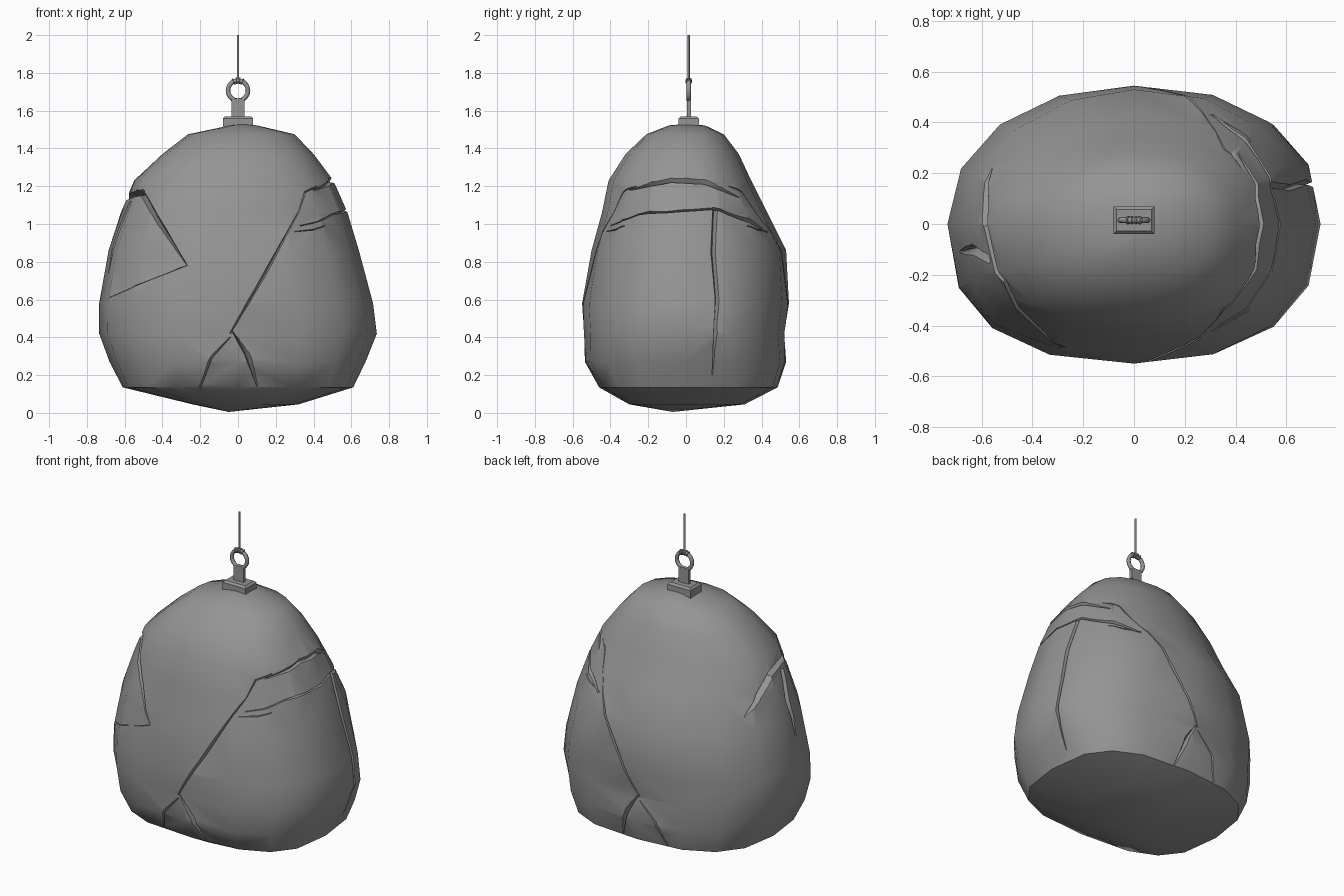
import bpy, bmesh, math
from mathutils import Vector
from mathutils.bvhtree import BVHTree

cube = bpy.data.objects.get("Cube")
if cube:
    bpy.data.objects.remove(cube)


def material(name, rgb):
    m = bpy.data.materials.new(name)
    m.use_nodes = True
    m.diffuse_color = (*rgb, 1)
    m.node_tree.nodes["Principled BSDF"].inputs["Base Color"].default_value = (*rgb, 1)
    return m


GREY = material("stone grey", (0.3, 0.3, 0.3))


def make(name, bm):
    bmesh.ops.recalc_face_normals(bm, faces=bm.faces)
    me = bpy.data.meshes.new(name)
    bm.to_mesh(me)
    bm.free()
    ob = bpy.data.objects.new(name, me)
    bpy.context.collection.objects.link(ob)
    me.materials.append(GREY)
    return ob


def loft(rings, tips=None):
    """Skin a list of point rings, closing the ends flat or to tip points."""
    bm = bmesh.new()
    rows = [[bm.verts.new(p) for p in ring] for ring in rings]
    n = len(rows[0])
    for a, b in zip(rows, rows[1:]):
        for i in range(n):
            j = (i + 1) % n
            bm.faces.new((a[i], a[j], b[j], b[i]))
    for k, row in enumerate((rows[0], rows[-1])):
        if tips:
            tip = bm.verts.new(tips[k])
            for i in range(n):
                bm.faces.new((row[i], row[(i + 1) % n], tip))
        else:
            bm.faces.new(row)
    return bm


def smooth(ob, angle):
    bpy.ops.object.select_all(action='DESELECT')
    ob.select_set(True)
    bpy.context.view_layer.objects.active = ob
    bpy.ops.object.shade_smooth_by_angle(angle=math.radians(angle))


# Boulder: squarish cross-sections
# (z, x min, x max, y min, y max, squareness, squareness of the flatter back right)
SECTIONS = [
    (.045, -.24, .32, -.30, .31, 2.2, 2.2), (.135, -.61, .61, -.46, .485, 2.8, 2.6),
    (.27, -.68, .675, -.535, .53, 2.5, 2.4), (.42, -.735, .735, -.54, .52, 2.3, 2.15),
    (.58, -.735, .715, -.55, .545, 2.2, 2.1), (.86, -.685, .64, -.50, .53, 2.2, 1.9),
    (1.06, -.62, .58, -.445, .43, 2.2, 1.75), (1.23, -.55, .505, -.41, .345, 2.2, 1.75),
    (1.37, -.40, .40, -.32, .28, 2.2, 1.95), (1.475, -.265, .30, -.21, .2, 2.3, 2.2),
    (1.522, -.04, .10, -.09, .1, 2, 2)]


def section(z, x0, x1, y0, y1, e, back_e, sides=16):
    ring = []
    for i in range(sides):
        a = math.tau * i / sides
        c, s = math.cos(a), math.sin(a)
        if c < 0:
            power = back_e if s > 0 else e + .22
        else:
            power = e + .1
        x = abs(c) ** (2 / power) * (x1 if c > 0 else -x0)
        y = abs(s) ** (2 / power) * (y1 if s > 0 else -y0)
        ring.append((math.copysign(x, c), math.copysign(y, s), z))
    return ring


boulder = make("boulder", loft([section(*s) for s in SECTIONS],
                               [(-.05, -.07, .005), (.03, 0, 1.53)]))
tree = BVHTree.FromObject(boulder, bpy.context.evaluated_depsgraph_get())
SIDES = {"front": (0, -1), "back": (0, 1), "left": (1, 0), "right": (-1, 0)}


def on_surface(side, u, z):
    dx, dy = SIDES[side]
    out = Vector((dx, dy, 0))
    base = Vector((u if dy else 0, u if dx else 0, z))
    p = tree.ray_cast(base + out * 2, -out)[0]
    return p or tree.find_nearest(base + out * .3)[0]


def crack(side, path, depth=.05, lean=.5, steps=3):
    """Cut a V groove along (across, height, width); lean shifts the steep wall."""
    fine = [Vector(a).lerp(Vector(b), k / steps)
            for a, b in zip(path, path[1:]) for k in range(steps)] + [Vector(path[-1])]
    pts = [on_surface(side, q.x, q.y) for q in fine]
    rings = []
    for i, (p, q) in enumerate(zip(pts, fine)):
        along = (pts[min(i + 1, len(pts) - 1)] - pts[max(i - 1, 0)]).normalized()
        out = Vector((p.x, p.y * 1.6, (p.z - .6) * .4)).normalized()
        across = along.cross(out).normalized()
        rim = p + out * .03
        w = q.z
        rings.append((rim + across * w * 1.6 * lean, rim - across * w * 1.6 * (1 - lean),
                      p - out * min(depth, w * 1.8)))
    cutter = make("crack_cutter", loft(rings))
    cutter.hide_render = True
    mod = boulder.modifiers.new("crack", 'BOOLEAN')
    mod.operation, mod.solver, mod.object = 'DIFFERENCE', 'EXACT', cutter
    bpy.context.view_layer.objects.active = boulder
    bpy.ops.object.modifier_apply(modifier=mod.name)
    bpy.data.objects.remove(cutter)


# Long slanting cracks with a forked foot, on front and back
for side, lean in (("front", .8), ("back", .2)):
    crack(side, [(.32, 1.06, .008), (.15, .74, .02), (-.04, .42, .01)], .04, lean)
    crack(side, [(-.03, .43, .008), (.04, .31, .035), (.1, .14, .01)], .03, 1 - lean)
    crack(side, [(-.04, .4, .008), (-.14, .29, .016), (-.2, .13, .01)], .025, lean)
    crack(side, [(.3, .96, .006), (.4, .97, .01), (.46, .99, .008)], .02)
    crack(side, [(.32, 1.06, .006), (.355, 1.17, .012), (.42, 1.2, .008)], .02)
# Open split and hairline on the right half
crack("front", [(-.52, 1.17, .035), (-.42, 1.0, .03), (-.27, .78, .006)], .04, .2)
crack("front", [(-.27, .78, .005), (-.5, .69, .005), (-.68, .61, .005)], .01)
crack("right", [(-.24, 1.17, .03), (0, 1.15, .045), (.12, 1.05, .04), (.22, .95, .008)],
      .04, .3)
crack("right", [(-.14, 1.12, .035), (-.1, .95, .045), (-.11, .74, .012)], .045)
# Ledges and upright split on the left half
crack("left", [(-.3, 1.18, .01), (-.08, 1.23, .04), (.1, 1.22, .04), (.28, 1.14, .01)],
      .025, .4)
crack("left", [(-.4, .99, .008), (-.25, 1.05, .01), (.15, 1.08, .015), (.36, 1.0, .028),
               (.43, .95, .01)], .03, .3)
crack("left", [(.16, 1.08, .03), (.15, .85, .03), (.17, .6, .025), (.14, .2, .008)],
      .035, .8)
smooth(boulder, 38)

CENTRE_Y = .015


# Mounting block and eyelet stem
def block(name, size, z0, z1, bevel=0):
    bm = bmesh.new()
    bmesh.ops.create_cube(bm, size=1)
    for v in bm.verts:
        v.co = (v.co.x * size[0], v.co.y * size[1] + CENTRE_Y, z0 + (v.co.z + .5) * (z1 - z0))
    if bevel:
        top = [e for e in bm.edges if all(v.co.z > z1 - .001 for v in e.verts)]
        bmesh.ops.bevel(bm, geom=top, offset=bevel, segments=1, affect='EDGES')
    return make(name, bm)


block("mounting_block", (.16, .108), 1.47, 1.57, .012)
block("eyelet_stem", (.07, .022), 1.56, 1.665)


def torus(name, major, minor, centre, axis, n=20, m=8):
    rot = Vector((0, 0, 1)).rotation_difference(Vector(axis))
    bm = bmesh.new()
    rows = []
    for i in range(n):
        a = math.tau * i / n
        row = []
        for j in range(m):
            b = math.tau * j / m
            r = major + minor * math.cos(b)
            p = Vector((r * math.cos(a), r * math.sin(a), minor * math.sin(b)))
            row.append(bm.verts.new(rot @ p + Vector(centre)))
        rows.append(row)
    for i in range(n):
        a, b = rows[i], rows[(i + 1) % n]
        for j in range(m):
            k = (j + 1) % m
            bm.faces.new((a[j], b[j], b[k], a[k]))
    smooth(make(name, bm), 50)


# Eyelet ring, rope wraps around its top, and the hanging rope
RING_Z, RING_R = 1.706, .053
torus("eyelet_ring", RING_R, .012, (0, CENTRE_Y, RING_Z), (0, 1, 0))
for i, tilt in enumerate((-.45, -.15, .15, .45)):
    s, c = math.sin(tilt), math.cos(tilt)
    torus(f"rope_wrap_{i + 1}", .013, .005, (RING_R * s, CENTRE_Y, RING_Z + RING_R * c),
          (c, 0, -s), 10, 6)
rope = [[(.006 * math.cos(math.tau * i / 8), CENTRE_Y + .006 * math.sin(math.tau * i / 8), z)
         for i in range(8)] for z in (1.765, 2)]
smooth(make("hanging_rope", loft(rope)), 50)
